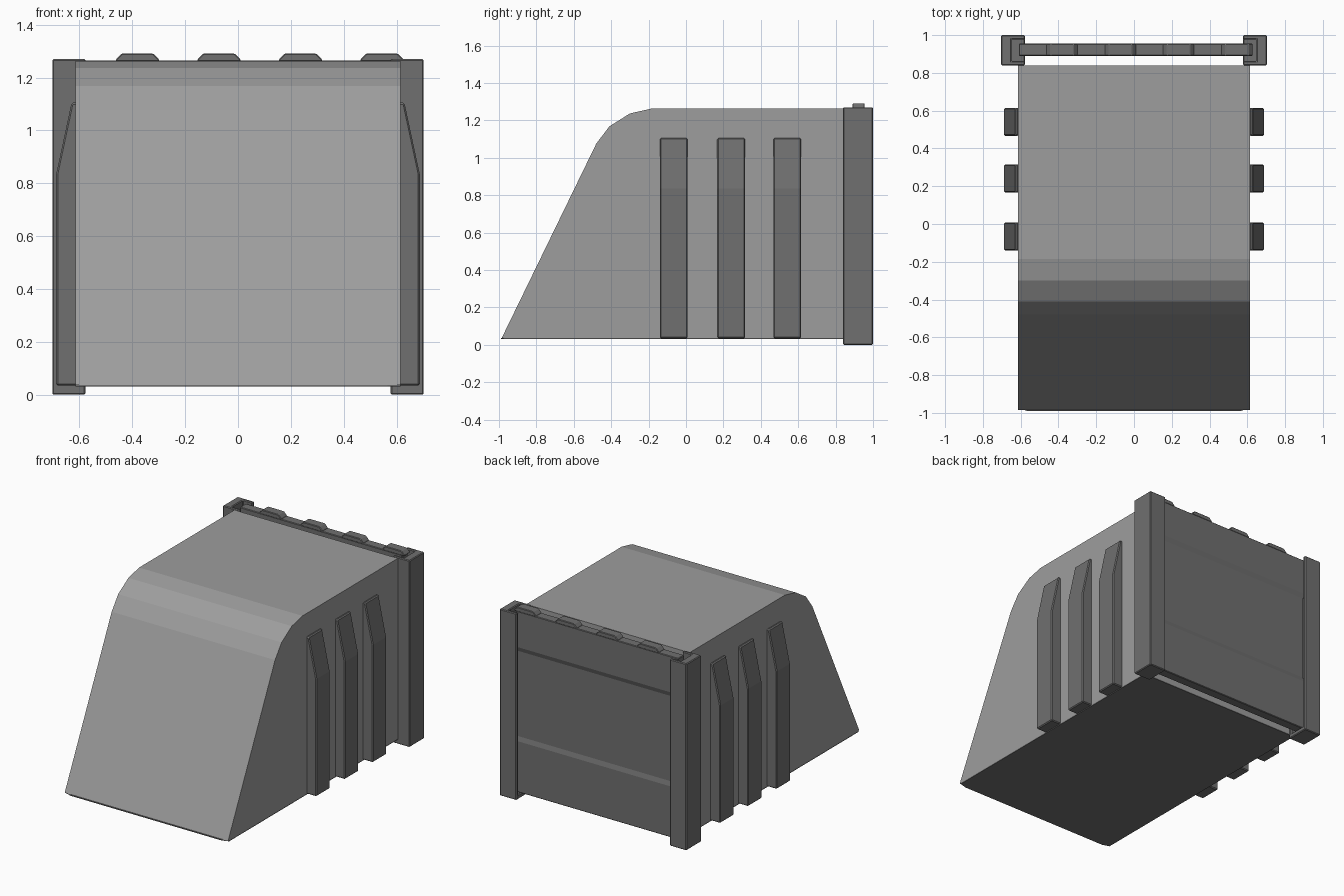
import bpy, bmesh
from mathutils import Vector

if "Cube" in bpy.data.objects:
    bpy.data.objects.remove(bpy.data.objects["Cube"])


def material(name, v):
    m = bpy.data.materials.new(name)
    m.diffuse_color = (v, v, v, 1)
    m.use_nodes = True
    m.node_tree.nodes["Principled BSDF"].inputs["Base Color"].default_value = m.diffuse_color
    return m


light_grey = material("light grey", 0.34)
dark_grey = material("dark grey", 0.16)


def prism(name, profile, offset, mat, bevel=0.0):
    """Close a 3D outline and sweep it along an offset."""
    bm = bmesh.new()
    face = bm.faces.new([bm.verts.new(p) for p in profile])
    swept = bmesh.ops.extrude_face_region(bm, geom=[face])
    verts = [g for g in swept["geom"] if isinstance(g, bmesh.types.BMVert)]
    bmesh.ops.translate(bm, verts=verts, vec=Vector(offset))
    bmesh.ops.recalc_face_normals(bm, faces=bm.faces)
    mesh = bpy.data.meshes.new(name)
    bm.to_mesh(mesh)
    bm.free()
    mesh.materials.append(mat)
    ob = bpy.data.objects.new(name, mesh)
    bpy.context.collection.objects.link(ob)
    if bevel:
        mod = ob.modifiers.new("Bevel", "BEVEL")
        mod.width = bevel
        mod.segments = 1
    return ob


# Sloped hood with a rounded shoulder
hood = [(-0.985, 0.037), (-0.48, 1.075), (-0.41, 1.168), (-0.30, 1.237),
        (-0.185, 1.263), (0.84, 1.263), (0.84, 0.037)]
prism("hood", [(-0.615, y, z) for y, z in hood], (1.23, 0, 0), light_grey)

# Thin floor plate, narrower where it shows at the front lip
floor = [(-0.615, -0.975), (-0.565, -0.99), (0.565, -0.99), (0.615, -0.975),
         (0.615, 0.84), (-0.615, 0.84)]
prism("floor_plate", [(x, y, 0.03) for x, y in floor], (0, 0, 0.007), dark_grey)

rib = [(0.61, 0.035), (0.688, 0.035), (0.688, 0.835), (0.63, 1.105), (0.61, 1.105)]
channel = [(0.577, 0.84), (0.703, 0.84), (0.703, 1.0), (0.577, 1.0),
           (0.577, 0.978), (0.648, 0.978), (0.648, 0.862), (0.577, 0.862)]
for s, side in ((-1, "left"), (1, "right")):
    # Tapered side ribs
    for i, y in enumerate((-0.14, 0.167, 0.467)):
        prism(f"{side}_rib_{i + 1}", [(s * x, y, z) for x, z in rib],
              (0, 0.148, 0), dark_grey, 0.006)
    # C-shaped rail that holds the door
    prism(f"{side}_door_rail", [(s * x, y, 0.003) for x, y in channel],
          (0, 0, 1.267), dark_grey, 0.005)
    # Foot pad under the rail
    prism(f"{side}_rail_foot", [(s * x, y, 0.0) for x, y in
          ((0.577, 0.84), (0.703, 0.84), (0.703, 1.0), (0.577, 1.0))],
          (0, 0, 0.03), dark_grey, 0.005)

# Sliding door with a shallow recessed middle band
door = [(0.89, 0.033), (0.955, 0.033), (0.955, 0.38), (0.945, 0.41),
        (0.945, 0.99), (0.955, 1.02), (0.955, 1.265), (0.89, 1.265)]
prism("door", [(-0.61, y, z) for y, z in door], (1.22, 0, 0), dark_grey, 0.004)

# Teeth along the top of the door
tooth = [(0.0, 1.26), (0.0, 1.268), (0.022, 1.291), (0.143, 1.291),
         (0.165, 1.268), (0.165, 1.26)]
for i in range(4):
    x0 = -0.463 + i * 0.3085
    prism(f"door_tooth_{i + 1}", [(x0 + x, 0.89, z) for x, z in tooth],
          (0, 0.065, 0), dark_grey, 0.006)
